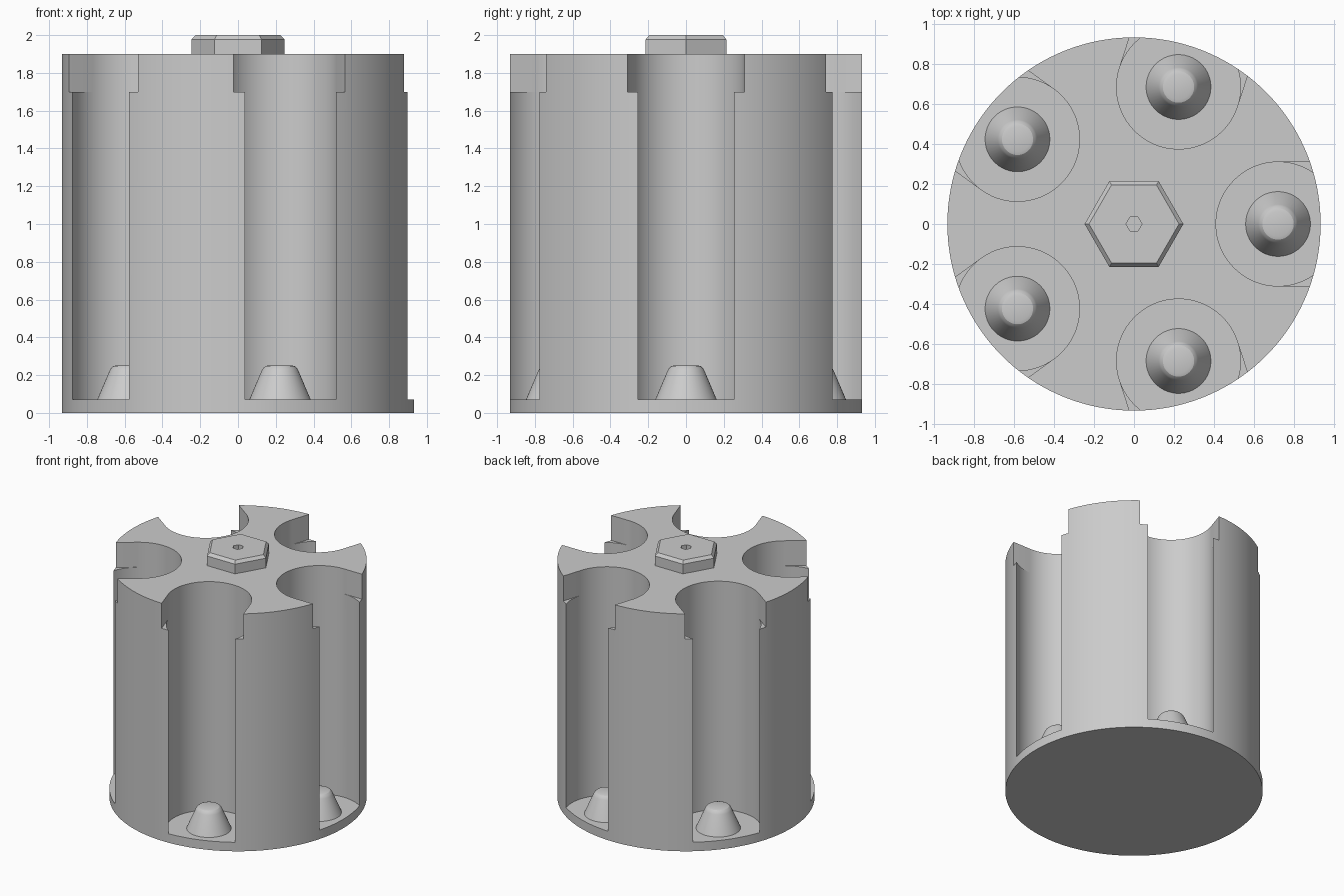
import bpy
import bmesh
from math import cos, sin, pi, radians
from mathutils import Matrix

cube = bpy.data.objects.get("Cube")
if cube:
    bpy.data.objects.remove(cube, do_unlink=True)

RADIUS, HEIGHT, FLOOR = 0.933, 1.9, 0.072
POCKETS, PITCH, BORE = 5, 0.72, 0.31
NOTCH_Z = 1.7

steel = bpy.data.materials.new("grey steel")
grey = (0.6, 0.6, 0.6, 1.0)
steel.diffuse_color = grey
steel.use_nodes = True
steel.node_tree.nodes["Principled BSDF"].inputs["Base Color"].default_value = grey


def add_lathe(bm, profile, sides, matrix=Matrix()):
    """Turn (radius, z) points about z and close both ends."""
    rings = []
    for r, z in profile:
        rings.append([bm.verts.new(matrix @ Matrix.Translation(
            (r * cos(2 * pi * i / sides), r * sin(2 * pi * i / sides), z)).translation)
            for i in range(sides)])
    for low, high in zip(rings, rings[1:]):
        for i in range(sides):
            j = (i + 1) % sides
            bm.faces.new((low[i], low[j], high[j], high[i]))
    bm.faces.new(rings[0][::-1])
    bm.faces.new(rings[-1])


def make_object(name, bm):
    mesh = bpy.data.meshes.new(name)
    bmesh.ops.recalc_face_normals(bm, faces=bm.faces)
    bm.to_mesh(mesh)
    bm.free()
    mesh.materials.append(steel)
    obj = bpy.data.objects.new(name, mesh)
    bpy.context.collection.objects.link(obj)
    return obj


def activate(obj):
    bpy.ops.object.select_all(action='DESELECT')
    obj.select_set(True)
    bpy.context.view_layer.objects.active = obj


def smooth(obj):
    activate(obj)
    bpy.ops.object.shade_smooth_by_angle(angle=radians(25))


def cut(obj, cutter):
    cutter.hide_render = True
    mod = obj.modifiers.new("cut", 'BOOLEAN')
    mod.operation, mod.solver, mod.object = 'DIFFERENCE', 'EXACT', cutter
    activate(obj)
    bpy.ops.object.modifier_apply(modifier=mod.name)
    bpy.data.objects.remove(cutter, do_unlink=True)


turns = [Matrix.Rotation(2 * pi * k / POCKETS, 4, 'Z') for k in range(POCKETS)]

# Solid drum
bm = bmesh.new()
add_lathe(bm, [(RADIUS, 0), (RADIUS, HEIGHT)], 160)
drum = make_object("drum_body", bm)

# Round pockets, open through the drum wall
bm = bmesh.new()
for turn in turns:
    add_lathe(bm, [(BORE, FLOOR), (BORE, HEIGHT + 0.2)], 64,
              turn @ Matrix.Translation((PITCH, 0, 0)))
cut(drum, make_object("pocket_cutter", bm))

# Straight-sided notches at the rim
bm = bmesh.new()
for turn in turns:
    place = Matrix.Translation((PITCH + 0.25, 0, NOTCH_Z + 0.2))
    size = Matrix.Diagonal((0.5, 2 * BORE - 0.0004, 0.4, 1))
    bmesh.ops.create_cube(bm, size=1, matrix=turn @ place @ size)
cut(drum, make_object("notch_cutter", bm))
smooth(drum)

# Tapered locating pins on the pocket floors
pin_profile = [(0.162, FLOOR), (0.098, 0.222), (0.090, 0.236),
               (0.078, 0.247), (0.062, 0.252)]
for k, turn in enumerate(turns):
    bm = bmesh.new()
    add_lathe(bm, pin_profile, 48, turn @ Matrix.Translation((PITCH, 0, 0)))
    smooth(make_object(f"locating_pin_{k + 1}", bm))

# Chamfered hexagonal nut with a small socket
bm = bmesh.new()
add_lathe(bm, [(0.247, HEIGHT), (0.247, 1.977), (0.225, 2.0),
               (0.04, 2.0), (0.04, 1.94)], 6)
make_object("hex_nut", bm)
